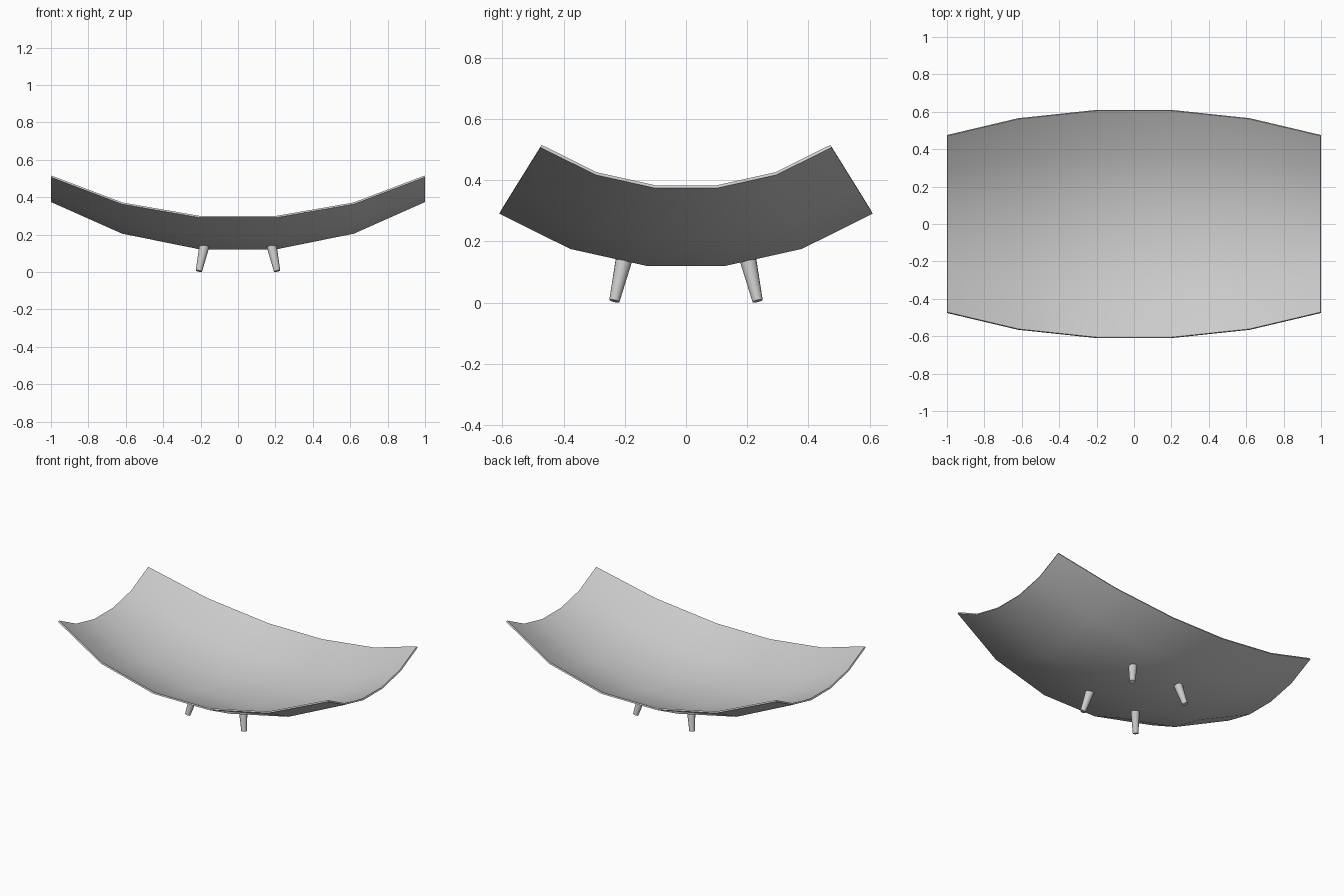
import bpy, bmesh
from mathutils import Vector

if "Cube" in bpy.data.objects:
    bpy.data.objects.remove(bpy.data.objects["Cube"])

THICK = 0.01


def finish(name, bm):
    bmesh.ops.recalc_face_normals(bm, faces=bm.faces)
    mesh = bpy.data.meshes.new(name)
    bm.to_mesh(mesh)
    bm.free()
    obj = bpy.data.objects.new(name, mesh)
    bpy.context.collection.objects.link(obj)
    bpy.ops.object.select_all(action='DESELECT')
    obj.select_set(True)
    bpy.context.view_layer.objects.active = obj
    bpy.ops.object.shade_smooth_by_angle(angle=0.7)
    return obj


def mirrored(half):
    return [(-p[0], *p[1:]) for p in reversed(half)] + half


# Dish: cross-section (y, rise) swept along stations (x, z, scale)
section = mirrored([(0.13, 0.0), (0.378, 0.055), (0.61, 0.17)])
stations = mirrored([(0.2, 0.12, 1.0), (0.62, 0.205, 0.927), (1.0, 0.374, 0.78)])

bm = bmesh.new()
rows = [[bm.verts.new((x, y * s, z + rise * s)) for y, rise in section]
        for x, z, s in stations]
for a, b in zip(rows, rows[1:]):
    for j in range(len(section) - 1):
        bm.faces.new((a[j], b[j], b[j + 1], a[j + 1]))

# Thin shell grown upwards along the surface normals
bm.normal_update()
lower = list(bm.faces)
upper = {v: bm.verts.new(v.co + v.normal * THICK * (1 if v.normal.z > 0 else -1))
         for v in list(bm.verts)}
rim = [e for e in bm.edges if e.is_boundary]
for f in lower:
    bm.faces.new([upper[v] for v in reversed(f.verts)])
for e in rim:
    a, b = e.verts
    bm.faces.new((a, b, upper[b], upper[a]))
finish("dish", bm)


# Legs: tapered, splayed pegs
def leg(name, sx, sy):
    foot = Vector((0.209 * sx, 0.234 * sy, 0.005))
    top = Vector((0.18 * sx, 0.203 * sy, 0.138))
    axis = top - foot
    bm = bmesh.new()
    bmesh.ops.create_cone(bm, cap_ends=True, segments=16, radius1=0.017,
                          radius2=0.027, depth=axis.length)
    rot = axis.to_track_quat('Z', 'Y').to_matrix()
    for v in bm.verts:
        v.co = rot @ v.co + (foot + top) / 2
    finish(name, bm)


for side, sx in (("left", -1), ("right", 1)):
    for end, sy in (("front", -1), ("back", 1)):
        leg(f"{end}_{side}_leg", sx, sy)
